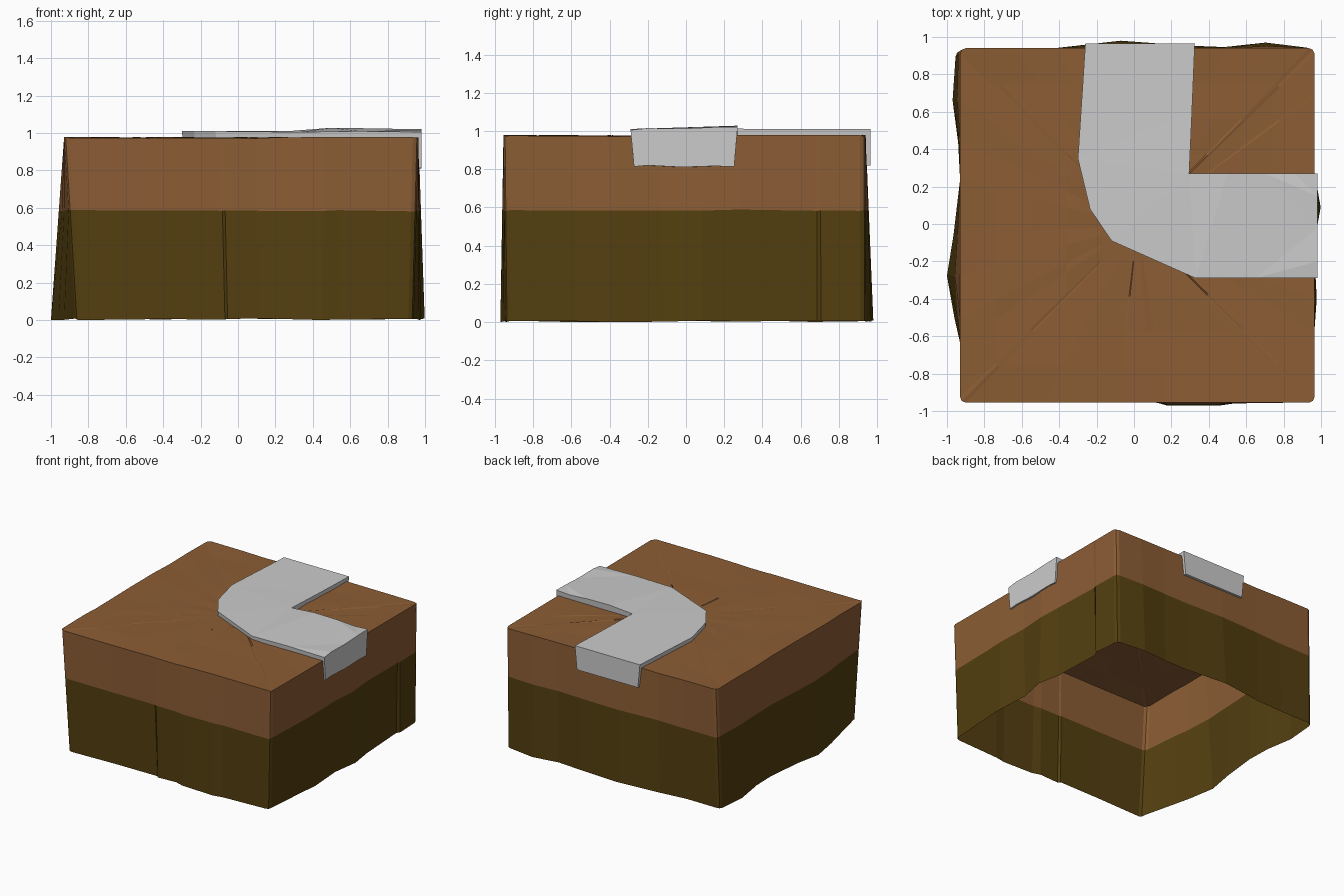
import bpy, bmesh, math, random
from mathutils import Vector

if "Cube" in bpy.data.objects:
    bpy.data.objects.remove(bpy.data.objects["Cube"])

random.seed(4)
CX, CY, H, R = 0.0175, -0.0075, 0.9475, 0.03
TOP, BAND = 0.975, 0.585


def material(name, color):
    m = bpy.data.materials.new(name)
    m.diffuse_color = (*color, 1)
    m.use_nodes = True
    m.node_tree.nodes["Principled BSDF"].inputs["Base Color"].default_value = m.diffuse_color
    return m


def finish(name, bm, mat=None):
    me = bpy.data.meshes.new(name)
    bm.to_mesh(me)
    bm.free()
    ob = bpy.data.objects.new(name, me)
    bpy.context.collection.objects.link(ob)
    if mat:
        me.materials.append(mat)
    return ob


def bridge(bm, a, b):
    n = len(a)
    for i in range(n):
        j = (i + 1) % n
        bm.faces.new((a[i], a[j], b[j], b[i]))


# Foot waviness per side, counter-clockwise: (position along side, outward bulge)
sides = [
    # front, -x to +x
    [(-.9175, -.01), (-.5, -.015), (-.11, -.02), (-.095, 0), (.08, -.003), (.15, .016),
     (.44, .016), (.52, .005), (.9175, -.01)],
    # right, -y to +y
    [(-.9175, -.025), (-.57, 0), (-.4, .012), (-.12, -.005), (.09, .033), (.28, 0),
     (.69, -.02), (.71, 0), (.9175, -.012)],
    # back, +x to -x
    [(-.9175, .003), (-.7, .03), (-.48, .006), (-.28, .014), (.07, .04), (.42, 0),
     (.65, -.015), (.9175, -.015)],
    # left, +y to -y
    [(-.9175, .024), (-.68, .04), (-.45, .01), (-.25, 0), (.05, .035), (.27, .07),
     (.5, .03), (.63, 0), (.9175, -.06)],
]

# Matching rim and foot outlines with rounded corners
rim, foot = [], []
for k, pts in enumerate(sides):
    a = k * math.pi / 2
    t = Vector((math.cos(a), math.sin(a)))
    n = Vector((math.sin(a), -math.cos(a)))
    before, after = sides[k - 1][-1][1], sides[(k + 1) % 4][0][1]
    for s, o in pts:
        u = (s + 0.9175) / 1.835
        p = Vector((CX, CY)) + t * s + n * H
        rim.append(p)
        foot.append(p + n * o + t * (after * u - before * (1 - u)))
    p = Vector((CX, CY)) + t * (H - R * .29) + n * (H - R * .29)
    rim.append(p)
    foot.append(p + n * pts[-1][1] + t * after)

rim_z = [TOP + random.uniform(-.004, .005) for _ in rim]
band_z = [BAND + random.uniform(-.004, .004) for _ in rim]
band = [f.lerp(r, BAND / TOP) for f, r in zip(foot, rim)]


def ring(bm, pts, zs):
    return [bm.verts.new((p.x, p.y, z)) for p, z in zip(pts, zs)]


# Upper layer: wall band and gently uneven top
bm = bmesh.new()
prev = ring(bm, rim, rim_z)
bridge(bm, ring(bm, band, band_z), prev)
centre = Vector((CX, CY))
for s in (.8, .6, .4, .2):
    cur = ring(bm, [centre.lerp(p, s) for p in rim],
               [TOP + random.uniform(-.003, .003) for _ in rim])
    bridge(bm, prev, cur)
    prev = cur
bm.faces.new(prev)
finish("upper_soil", bm, material("brown_soil", (.26, .11, .035)))

# Lower layer: wavy skirt, open underneath
bm = bmesh.new()
bridge(bm, ring(bm, foot, [random.uniform(0, .01) if i else 0 for i in range(len(foot))]),
       ring(bm, band, band_z))
finish("lower_soil", bm, material("dark_soil", (.088, .05, .005)))

# Bent path slab sunk into the top, overhanging the edges slightly
path = [(-.26, .965, 1.01), (-.3, .35, 1.01), (-.235, .08, 1.01), (-.12, -.09, 1.01),
        (.33, -.29, 1.005), (.65, -.29, 1.01), (.98, -.29, 1.005), (.98, -.2, 1.015),
        (.98, -.02, 1.012), (.98, .15, 1.02), (.98, .27, 1.022), (.86, .27, 1.015),
        (.7, .27, 1.025), (.5, .27, 1.028), (.295, .27, 1.012), (.31, .6, 1.01),
        (.325, .965, 1.01)]
bm = bmesh.new()
upper = [bm.verts.new(p) for p in path]
lower = []
for i, (x, y, z) in enumerate(path):
    a, b, c = (Vector(path[j % len(path)][:2]) for j in (i - 1, i, i + 1))
    d1, d2 = (b - a).normalized(), (c - b).normalized()
    n1, n2 = Vector((-d1.y, d1.x)), Vector((-d2.y, d2.x))
    # inset the long flanks, keep the two end faces upright
    if i in (0, 16):
        q = b + Vector((.018 if i == 0 else -.018, 0))
    elif i in (6, 10):
        q = b + Vector((0, .018 if i == 6 else -.018))
    elif i in (7, 8, 9):
        q = b
    else:
        q = b + (n1 + n2).normalized() * .018
    lower.append(bm.verts.new((q.x, q.y, .815 + random.uniform(-.006, .006))))
bridge(bm, lower, upper)
caps = [bm.faces.new(upper), bm.faces.new(lower[::-1])]
bmesh.ops.triangulate(bm, faces=caps)
finish("bent_path", bm)
